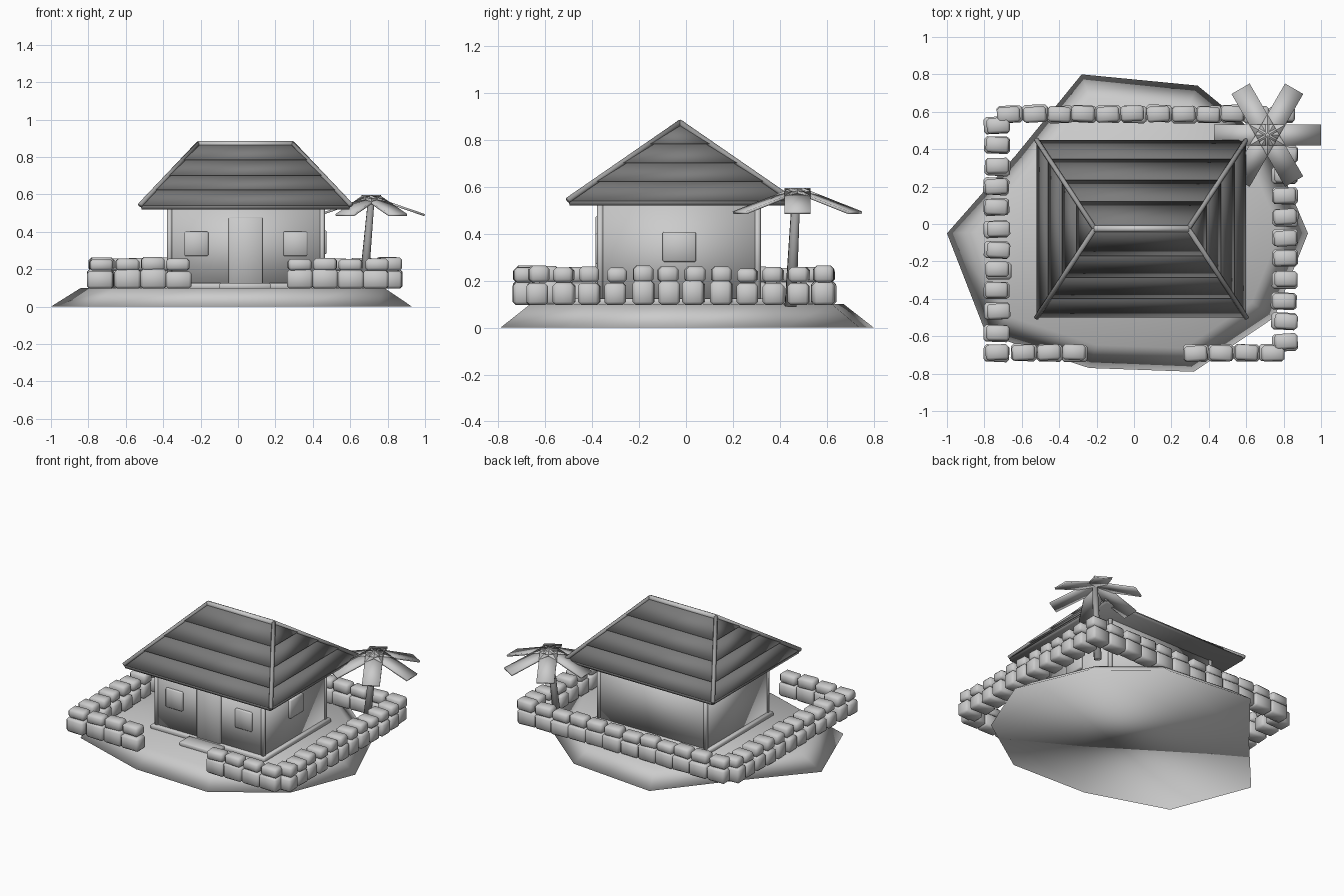
import bpy, bmesh, math, random
from mathutils import Vector, Matrix

if "Cube" in bpy.data.objects:
    bpy.data.objects.remove(bpy.data.objects["Cube"])

random.seed(4)
CX, CY = 0.04, -0.025   # centre of the hut


def material(name, v):
    m = bpy.data.materials.new(name)
    m.diffuse_color = (v, v, v, 1)
    m.use_nodes = True
    m.node_tree.nodes["Principled BSDF"].inputs["Base Color"].default_value = m.diffuse_color
    return m


THATCH = material("dark_thatch", 0.2)
WOOD = material("wood", 0.35)


def finish(name, bm, mat=None):
    """Turn a bmesh into a softly shaded object."""
    bmesh.ops.recalc_face_normals(bm, faces=bm.faces)
    for f in bm.faces:
        f.smooth = True
    me = bpy.data.meshes.new(name)
    bm.to_mesh(me)
    bm.free()
    if mat:
        me.materials.append(mat)
    ob = bpy.data.objects.new(name, me)
    bpy.context.collection.objects.link(ob)
    return ob


def loft(name, low, high, mat=None):
    """Solid between two rings with the same number of points."""
    bm = bmesh.new()
    a = [bm.verts.new(p) for p in low]
    b = [bm.verts.new(p) for p in high]
    bm.faces.new(a)
    bm.faces.new(b)
    n = len(a)
    for i in range(n):
        j = (i + 1) % n
        bm.faces.new((a[i], a[j], b[j], b[i]))
    return finish(name, bm, mat)


def box(name, x, y, z, bevel=0.0, segments=1, turn=None):
    """Box from (min, max) ranges, optionally bevelled and transformed."""
    bm = bmesh.new()
    size = [r[1] - r[0] for r in (x, y, z)]
    mid = [(r[0] + r[1]) / 2 for r in (x, y, z)]
    bmesh.ops.create_cube(bm, size=1)
    bmesh.ops.scale(bm, vec=size, verts=bm.verts)
    if bevel:
        bmesh.ops.bevel(bm, geom=bm.edges[:], offset=bevel, segments=segments,
                        profile=0.5, affect='EDGES')
    bmesh.ops.translate(bm, vec=mid, verts=bm.verts)
    if turn:
        bmesh.ops.transform(bm, matrix=turn, verts=bm.verts)
    return finish(name, bm)


def pole(name, p, q, r1, r2, mat=None, sides=8):
    p, q = Vector(p), Vector(q)
    d = q - p
    bm = bmesh.new()
    bmesh.ops.create_cone(bm, cap_ends=True, segments=sides, radius1=r1,
                          radius2=r2, depth=d.length)
    m = Matrix.Translation((p + q) / 2) @ d.to_track_quat('Z', 'Y').to_matrix().to_4x4()
    bmesh.ops.transform(bm, matrix=m, verts=bm.verts)
    return finish(name, bm, mat)


def rect(hx, hy, z):
    return [(CX + sx * hx, CY + sy * hy, z)
            for sx, sy in ((-1, -1), (1, -1), (1, 1), (-1, 1))]


# irregular ground mound
outline = [(0.93, -0.05), (0.73, 0.42), (0.34, 0.74), (-0.28, 0.8), (-0.63, 0.37),
           (-1, -0.05), (-0.79, -0.59), (-0.24, -0.77), (0.32, -0.79), (0.75, -0.5)]
loft("ground_mound", [(x, y, 0) for x, y in outline],
     [(x * 0.84, y * 0.84, 0.1) for x, y in outline])

# hut body, plinth and doorstep
box("hut_walls", (-0.37, 0.455), (-0.37, 0.31), (0.09, 0.53))
box("plinth", (-0.395, 0.48), (-0.395, 0.335), (0.09, 0.125), 0.006)
box("door_step", (-0.1, 0.175), (-0.5, -0.39), (0.09, 0.125), 0.006)
for x in (-0.365, 0.45):
    for y in (-0.365, 0.305):
        pole("corner_post", (x, y, 0.1), (x, y, 0.53), 0.014, 0.014)

# door and windows
box("door", (-0.05, 0.132), (-0.385, -0.36), (0.12, 0.476), 0.006)
for x in (-0.223, 0.307):
    box("front_window", (x - 0.064, x + 0.064), (-0.385, -0.36), (0.27, 0.402), 0.006)
box("side_window", (0.44, 0.474), (-0.1, 0.043), (0.28, 0.408), 0.006)

# hipped thatch roof in four overlapping tiers
EX, EY, RX, Z0, Z1 = 0.56, 0.475, 0.25, 0.54, 0.87


def roof_ring(t, grow=0.0):
    return rect(EX + (RX - EX) * t + grow, EY + (0.004 - EY) * t + grow,
                Z0 + (Z1 - Z0) * t)


loft("roof_eave", rect(EX - 0.004, EY - 0.004, 0.52), roof_ring(0), THATCH)
steps = [0, 0.25, 0.49, 0.735, 1]
for i in range(4):
    loft("thatch_tier", roof_ring(steps[i], 0.016 if i else 0),
         roof_ring(steps[i + 1]), THATCH)
pole("ridge_pole", (CX - 0.253, CY, 0.868), (CX + 0.253, CY, 0.868), 0.018, 0.018)
for sx in (-1, 1):
    for sy in (-1, 1):
        pole("hip_pole", (CX + sx * (EX + 0.003), CY + sy * (EY + 0.003), 0.543),
             (CX + sx * RX, CY, 0.873), 0.013, 0.013, WOOD)

# palm tree
pole("palm_trunk", (0.67, 0.445, 0.09), (0.713, 0.47, 0.58), 0.026, 0.018, WOOD)
for i in range(6):
    m = (Matrix.Translation((0.713, 0.475, 0.587)) @ Matrix.Rotation(i * math.pi / 3, 4, 'Z')
         @ Matrix.Rotation(math.radians(19), 4, 'Y'))
    box("palm_frond", (-0.01, 0.301), (-0.056, 0.056), (-0.006, 0.006), turn=m)


# dry stone enclosure, two courses high
def stone_stack(x, y):
    for w, d, z, h in ((0.138, 0.092, 0.096, 0.098), (0.124, 0.084, 0.192, 0.066)):
        w, d = w / 2, d / 2
        h += random.uniform(-0.006, 0.007)
        cx, cy = x + random.uniform(-0.007, 0.007), y + random.uniform(-0.005, 0.005)
        turn = Matrix.Translation((cx, cy, 0)) @ Matrix.Rotation(random.uniform(-0.07, 0.07), 4, 'Z')
        box("wall_stone", (-w, w), (-d, d), (z, z + h), 0.014, 1, turn)


for i in range(4):
    stone_stack(-0.73 + i * 0.137, -0.69)
    stone_stack(0.335 + i * 0.135, -0.69)
for i in range(11):
    stone_stack(-0.73, -0.58 + i * 0.111)
    stone_stack(0.807, -0.63 + i * 0.111)
for i in range(12):
    stone_stack(-0.665 + i * 0.1325, 0.587)
